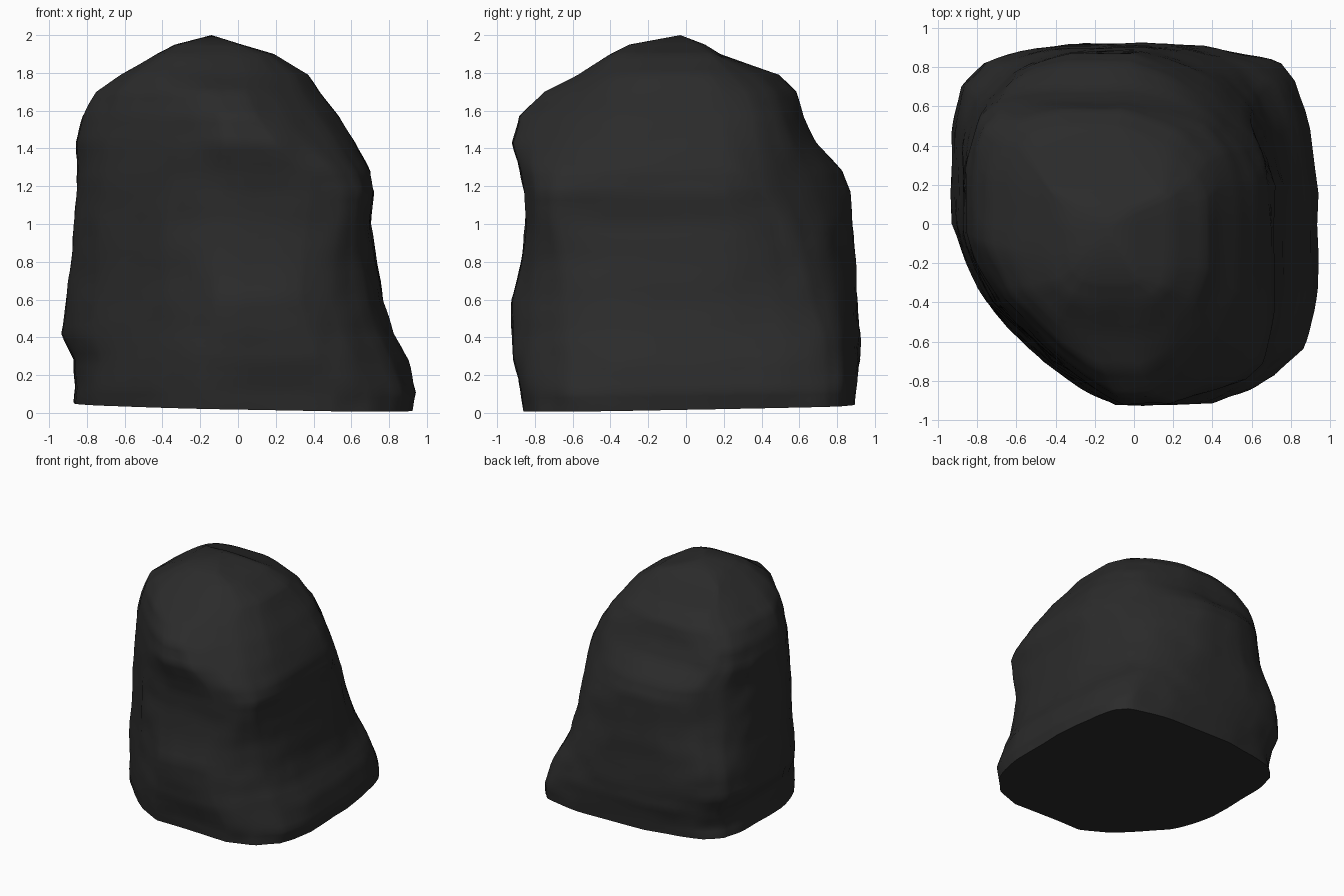
import bpy, bmesh, math
from mathutils import Vector, noise

if "Cube" in bpy.data.objects:
    bpy.data.objects.remove(bpy.data.objects["Cube"])

# Boulder cross-sections: height, then how far the rock reaches to
# left, right, front, back, front-left, back-right, back-left, front-right
ROWS = [
    (0.00, -.87, .92, -.86, .89, -.82, 1.10, -1.06, 1.05),
    (0.10, -.86, .94, -.87, .90, -.83, 1.11, -1.05, 1.06),
    (0.28, -.87, .90, -.91, .92, -.82, 1.06, -1.08, 1.02),
    (0.42, -.93, .82, -.92, .92, -.81, 1.00, -1.12, .98),
    (0.60, -.91, .77, -.92, .91, -.80, .92, -1.11, .95),
    (0.80, -.88, .73, -.87, .90, -.79, .85, -1.05, .93),
    (1.00, -.87, .70, -.85, .88, -.785, .81, -.99, .95),
    (1.17, -.86, .72, -.86, .87, -.78, .76, -.97, .97),
    (1.28, -.85, .70, -.88, .83, -.775, .72, -.96, .93),
    (1.43, -.86, .62, -.92, .69, -.76, .67, -.93, .84),
    (1.57, -.82, .53, -.88, .62, -.74, .60, -.89, .73),
    (1.70, -.75, .43, -.75, .58, -.70, .50, -.79, .60),
    (1.79, -.62, .37, -.57, .49, -.63, .40, -.69, .49),
    (1.90, -.43, .19, -.40, .18, -.49, .22, -.42, .34),
    (1.95, -.33, .02, -.30, .10, -.38, .05, -.25, .20),
]
H = math.sqrt(0.5)
# Sides anticlockwise: normal, column in ROWS, and which stretch of the side
# the rock touches at the foot (first pair) and at the top (second pair)
SIDES = [
    ((1, 0), 2, (.2, .6), (.2, .85)),
    ((H, H), 6, (.4, .7), (.2, .6)),
    ((0, 1), 4, (.25, .7), (.3, .75)),
    ((-H, H), 7, (.4, .85), (.3, .7)),
    ((-1, 0), 1, (.2, .75), (.25, .75)),
    ((-H, -H), 5, (.25, .7), (.25, .75)),
    ((0, -1), 3, (.15, .85), (.25, .8)),
    ((H, -H), 8, (.3, .75), (.3, .7)),
]
FLAT, BEND, STEPS, FULLNESS = 3, 6, 4, 0.4
RIGHT_CRACK = [(.15, 1.3), (.48, 1.02), (.65, .45)]
FRONT_CRACK = [(-.48, 1.0), (-.58, .55)]


def meet(n1, d1, n2, d2):
    """Corner where two sides cross."""
    det = n1[0] * n2[1] - n1[1] * n2[0]
    return Vector(((d1 * n2[1] - d2 * n1[1]) / det, (n1[0] * d2 - n2[0] * d1) / det))


def section(row):
    """Outline that touches all eight sides and rounds the corners inside."""
    z = row[0]
    h = min(1, max(0, (z - 0.2) / 1.0))
    dist = [abs(row[col]) for _, col, _, _ in SIDES]
    corners = [meet(SIDES[i - 1][0], dist[i - 1], SIDES[i][0], dist[i]) for i in range(8)]
    touch = []
    for i, (_, _, foot, top) in enumerate(SIDES):
        a, b = corners[i], corners[(i + 1) % 8]
        touch.append([a.lerp(b, f + (t - f) * h) for f, t in zip(foot, top)])
    pts = []
    for i in range(8):
        a, b = touch[i]
        c, corner = touch[(i + 1) % 8][0], corners[(i + 1) % 8]
        ctrl = ((b + c) / 2).lerp(corner, FULLNESS)
        pts += [a.lerp(b, k / FLAT) for k in range(FLAT)]
        for k in range(BEND):
            t = k / BEND
            pts.append(b * (1 - t) ** 2 + ctrl * 2 * t * (1 - t) + c * t * t)
    # chiselled lumps
    out = []
    for p in pts:
        q = Vector((p.x, p.y, z)) * 2.8
        p = p * (0.998 + 0.01 * noise.noise(q) + 0.012 * noise.noise(q * 2.3))
        out.append(Vector((p.x, p.y, z)))
    return out


def groove(p, path, depth, width=0.07):
    """Inset amount close to a crack drawn on one side."""
    p, best = Vector(p), 9
    for a, b in zip(path, path[1:]):
        a, b = Vector(a), Vector(b)
        t = (p - a).dot(b - a) / (b - a).length_squared
        best = min(best, (a.lerp(b, min(1, max(0, t))) - p).length)
    return depth * max(0, 1 - best / width)


# Blend between the sections for a smooth side
levels = []
for a, b in zip(ROWS, ROWS[1:]):
    for i in range(STEPS):
        levels.append([u + (v - u) * i / STEPS for u, v in zip(a, b)])
levels.append(ROWS[-1])

bm = bmesh.new()
rings = []
for row in levels:
    ring = []
    for p in section(row):
        if p.x > 0.35:
            p.x -= groove((p.y, p.z), RIGHT_CRACK, 0.02)
        if p.y < -0.35:
            p.y += groove((p.x, p.z), FRONT_CRACK, 0.02)
        # gently tilted underside
        if p.z < 0.3:
            p.z += (0.033 + 0.018 * p.y - 0.018 * p.x) * (1 - p.z / 0.3)
        ring.append(bm.verts.new(p))
    rings.append(ring)

count = len(rings[0])
for lo, hi in zip(rings, rings[1:]):
    for k in range(count):
        n = (k + 1) % count
        bm.faces.new((lo[k], lo[n], hi[n], hi[k]))

# Peak and underside
peak = bm.verts.new((-0.14, -0.03, 2.0))
base = bm.verts.new((0, 0, 0.035))
for k in range(count):
    n = (k + 1) % count
    bm.faces.new((rings[-1][k], rings[-1][n], peak))
    bm.faces.new((rings[0][n], rings[0][k], base))
bmesh.ops.recalc_face_normals(bm, faces=bm.faces)

mesh = bpy.data.meshes.new("boulder")
bm.to_mesh(mesh)
bm.free()
boulder = bpy.data.objects.new("boulder", mesh)
bpy.context.collection.objects.link(boulder)

stone = bpy.data.materials.new("dark stone grey")
stone.diffuse_color = (0.024, 0.024, 0.024, 1)
stone.use_nodes = True
stone.node_tree.nodes["Principled BSDF"].inputs["Base Color"].default_value = stone.diffuse_color
mesh.materials.append(stone)

bpy.context.view_layer.objects.active = boulder
boulder.select_set(True)
bpy.ops.object.shade_smooth_by_angle(angle=math.radians(45))
